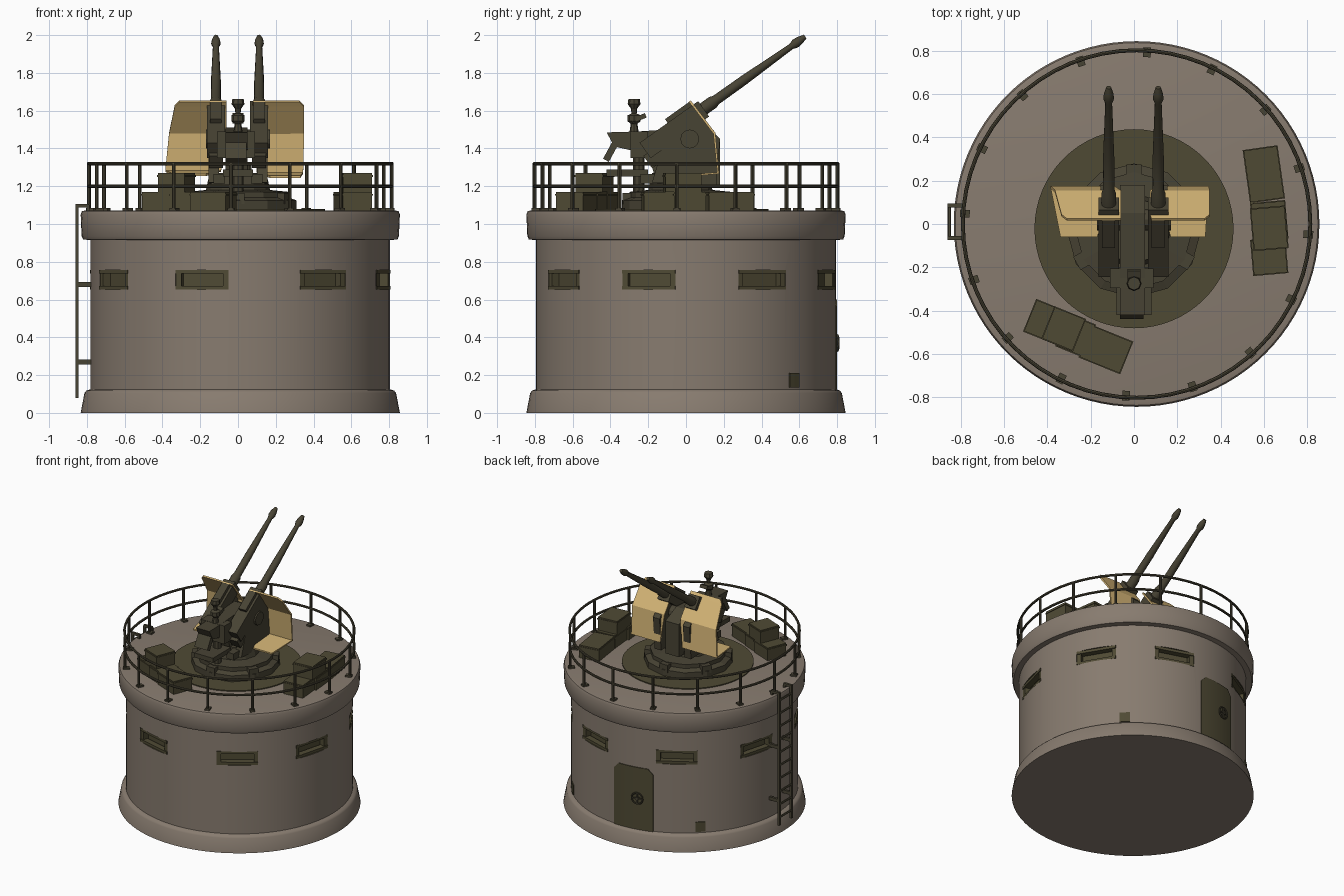
import bpy, bmesh, math
from mathutils import Matrix, Vector

if "Cube" in bpy.data.objects:
    bpy.data.objects.remove(bpy.data.objects["Cube"])

CX = 0.012  # the tower axis sits slightly right of centre


def material(name, rgb):
    m = bpy.data.materials.new(name)
    m.diffuse_color = (*rgb, 1)
    m.use_nodes = True
    m.node_tree.nodes["Principled BSDF"].inputs["Base Color"].default_value = m.diffuse_color
    return m


CONCRETE = material("concrete", (0.245, 0.2, 0.16))
OLIVE = material("dark_olive", (0.078, 0.068, 0.034))
METAL = material("gun_metal", (0.064, 0.056, 0.034))
TAN = material("tan_shield", (0.66, 0.46, 0.18))


def finish(bm, name, mat, smooth=False):
    bmesh.ops.recalc_face_normals(bm, faces=bm.faces)
    me = bpy.data.meshes.new(name)
    bm.to_mesh(me)
    bm.free()
    ob = bpy.data.objects.new(name, me)
    bpy.context.collection.objects.link(ob)
    me.materials.append(mat)
    bpy.ops.object.select_all(action='DESELECT')
    ob.select_set(True)
    bpy.context.view_layer.objects.active = ob
    if smooth:
        bpy.ops.object.shade_smooth_by_angle(angle=math.radians(35))
    return ob


def lathe(bm, profile, m=Matrix(), n=32):
    rings = [[bm.verts.new(m @ Vector((r * math.cos(math.tau * i / n), r * math.sin(math.tau * i / n), z)))
              for i in range(n)] for r, z in profile]
    for a, b in zip(rings, rings[1:]):
        for i in range(n):
            bm.faces.new((a[i], a[(i + 1) % n], b[(i + 1) % n], b[i]))
    bm.faces.new(rings[0][::-1])
    bm.faces.new(rings[-1])


def box(bm, c, s, rot=0.0, axis='Z'):
    m = Matrix.Translation(c) @ Matrix.Rotation(rot, 4, axis) @ Matrix.Diagonal((*s, 1))
    bmesh.ops.create_cube(bm, size=1, matrix=m)


def rod(bm, p, q, r1, r2=None, n=8):
    p, q = Vector(p), Vector(q)
    d = q - p
    m = Matrix.Translation(p) @ d.to_track_quat('Z', 'Y').to_matrix().to_4x4()
    lathe(bm, [(r1, 0), (r2 or r1, d.length)], m, n)


def ring(bm, m, R, r, n=64, k=8):
    vs = [[bm.verts.new(m @ Vector(((R + r * math.cos(b)) * math.cos(a), (R + r * math.cos(b)) * math.sin(a), r * math.sin(b))))
           for b in (math.tau * j / k for j in range(k))] for a in (math.tau * i / n for i in range(n))]
    for i in range(n):
        for j in range(k):
            a, b = vs[i], vs[(i + 1) % n]
            bm.faces.new((a[j], b[j], b[(j + 1) % k], a[(j + 1) % k]))


def prism(bm, pts, x0, x1):
    a = [bm.verts.new((x0, y, z)) for y, z in pts]
    b = [bm.verts.new((x1, y, z)) for y, z in pts]
    bm.faces.new(a)
    bm.faces.new(b[::-1])
    for i in range(len(pts)):
        j = (i + 1) % len(pts)
        bm.faces.new((a[i], a[j], b[j], b[i]))


def on_wall(az, r, z):
    a = math.radians(az)
    return Vector((CX + r * math.cos(a), r * math.sin(a), z))


def curved_panel(bm, az, half, z0, z1, r0, r1, cut=0.0, n=8):
    cols = []
    for i in range(n + 1):
        a = az - half + 2 * half * i / n
        top = z1 - (cut if i in (0, n) else 0)
        cols.append([bm.verts.new(on_wall(a, r, z)) for r, z in ((r0, z0), (r1, z0), (r1, top), (r0, top))])
    for a, b in zip(cols, cols[1:]):
        for k in range(4):
            bm.faces.new((a[k], b[k], b[(k + 1) % 4], a[(k + 1) % 4]))
    bm.faces.new(cols[0])
    bm.faces.new(cols[-1][::-1])


# Concrete tower with cut firing slits
WINDOWS = [-149, -105, -56, -14.6, 31, 72, 121, 165]
bm = bmesh.new()
lathe(bm, [(0.845, 0), (0.825, 0.105), (0.815, 0.118), (0.793, 0.125), (0.793, 0.915), (0.832, 0.918),
           (0.84, 0.935), (0.845, 1.05), (0.838, 1.068), (0.82, 1.072)], Matrix.Translation((CX, 0, 0)), 96)
tower = finish(bm, "tower", CONCRETE)
tower.data.materials.append(OLIVE)
bm = bmesh.new()
for az in WINDOWS:
    # slit angles are measured from +x
    box(bm, on_wall(az, 0.82, 0.705), (0.18, 0.29, 0.105), math.radians(az))
cutter = finish(bm, "slit_cutter", OLIVE)
cutter.hide_render = True
mod = tower.modifiers.new("slits", 'BOOLEAN')
mod.operation, mod.solver, mod.object = 'DIFFERENCE', 'EXACT', cutter
bpy.ops.object.select_all(action='DESELECT')
tower.select_set(True)
bpy.context.view_layer.objects.active = tower
bpy.ops.object.modifier_apply(modifier=mod.name)
bpy.data.objects.remove(cutter)
for p in tower.data.polygons:
    v = Vector((p.center.x - CX, p.center.y, 0))
    slit = 0.6 < p.center.z < 0.8 and (v.length < 0.77 or abs(p.normal.dot(v.normalized())) < 0.9)
    p.material_index = 1 if slit else 0
bpy.ops.object.shade_smooth_by_angle(angle=math.radians(35))

# Frames inside the slits
bm = bmesh.new()
for az in WINDOWS:
    a = math.radians(az)
    for dz in (-0.042, 0.042):
        box(bm, on_wall(az, 0.762, 0.705 + dz), (0.045, 0.29, 0.02), a)
    for s in (-1, 1):
        side = Vector((-math.sin(a), math.cos(a), 0)) * 0.13 * s
        box(bm, on_wall(az, 0.755, 0.705) + side, (0.045, 0.03, 0.1), a)
finish(bm, "slit_frames", OLIVE)

# Rear door with hand wheel, and two wall vents
bm = bmesh.new()
curved_panel(bm, 98, 11, 0.12, 0.6, 0.78, 0.799, 0.04)
finish(bm, "door", OLIVE, True)
bm = bmesh.new()
a = math.radians(101)
m = Matrix.Translation(on_wall(101, 0.815, 0.37)) @ Vector((math.cos(a), math.sin(a), 0)).to_track_quat('Z', 'Y').to_matrix().to_4x4()
ring(bm, m, 0.042, 0.006, 16, 6)
rod(bm, on_wall(101, 0.79, 0.37), on_wall(101, 0.822, 0.37), 0.012)
for k in range(2):
    box(bm, on_wall(101, 0.815, 0.37), (0.008, 0.08 if k else 0.01, 0.01 if k else 0.08), a)
finish(bm, "door_wheel", METAL)
bm = bmesh.new()
for az in (46, 133):
    curved_panel(bm, az, 2.6, 0.135, 0.21, 0.78, 0.8, 0, 2)
finish(bm, "wall_vents", OLIVE)

# Roof railing
bm = bmesh.new()
for z in (1.2, 1.32):
    ring(bm, Matrix.Translation((CX, 0, z)), 0.803, 0.009)
for i in range(16):
    az = 86.5 + 22.5 * i
    rod(bm, on_wall(az, 0.803, 1.065), on_wall(az, 0.803, 1.32), 0.01)
    box(bm, on_wall(az, 0.795, 1.077), (0.045, 0.035, 0.014), math.radians(az))
finish(bm, "railing", METAL, True)

# Ladder on the left side
bm = bmesh.new()
for y in (-0.065, 0.085):
    box(bm, (-0.853, y, 0.59), (0.016, 0.018, 1.02))
    box(bm, (-0.825, y, 1.097), (0.07, 0.018, 0.018))
    box(bm, (-0.795, y, 1.08), (0.016, 0.018, 0.04))
    for z in (0.27, 0.68):
        box(bm, (-0.815, y, z), (0.08, 0.018, 0.025))
for i in range(10):
    rod(bm, (-0.853, -0.065, 0.14 + i * 0.1), (-0.853, 0.085, 0.14 + i * 0.1), 0.008, n=6)
finish(bm, "ladder", METAL)

# Ammunition crates: (x, y, z, length along group, turn)
bm = bmesh.new()
for x, y, z, length, deg in ((0.60, 0.23, 1.12, 0.24, 98), (0.625, 0.015, 1.12, 0.17, 95), (0.625, -0.15, 1.12, 0.16, 95),
                             (0.625, -0.02, 1.22, 0.19, 95), (-0.40, -0.455, 1.12, 0.17, -22), (-0.27, -0.515, 1.12, 0.13, -22),
                             (-0.13, -0.58, 1.12, 0.2, -22), (-0.325, -0.485, 1.22, 0.15, -22)):
    r = math.radians(deg)
    box(bm, (x, y, z), (length, 0.155, 0.1), r)
    box(bm, (x, y, z + 0.035), (length + 0.008, 0.163, 0.01), r)
finish(bm, "ammunition_crates", OLIVE)

# Gun pad and turntable
bm = bmesh.new()
lathe(bm, [(0.46, 1.06), (0.46, 1.079)], Matrix.Translation((0, -0.022, 0)), 64)
finish(bm, "gun_pad", OLIVE, True)
bm = bmesh.new()
lathe(bm, [(0.31, 1.07), (0.31, 1.125), (0.27, 1.14), (0.27, 1.17), (0.17, 1.18), (0.15, 1.27)],
      Matrix.Translation((0, -0.03, 0)), 12)
for i in range(6):
    t = math.tau * (i + 0.5) / 6
    box(bm, (0.26 * math.cos(t), -0.03 + 0.26 * math.sin(t), 1.135), (0.09, 0.07, 0.06), t)
finish(bm, "turntable", METAL)

# Gun mount: centre body, cheeks, seat and platform
bm = bmesh.new()
prism(bm, [(-0.42, 1.485), (-0.38, 1.41), (-0.2, 1.37), (-0.15, 1.2), (0.18, 1.2), (0.18, 1.45), (0.05, 1.51), (-0.25, 1.49)], -0.065, 0.05)
for s in (-1, 1):
    prism(bm, [(-0.18, 1.22), (0.16, 1.2), (0.18, 1.45), (0.08, 1.56), (-0.12, 1.42)], s * 0.1, s * 0.155)
    box(bm, (s * 0.1, -0.14, 1.24), (0.06, 0.2, 0.05))
box(bm, (0, -0.31, 1.27), (0.16, 0.22, 0.035))
box(bm, (-0.01, -0.25, 1.42), (0.2, 0.09, 0.14))
box(bm, (-0.01, -0.395, 1.39), (0.11, 0.035, 0.12), -0.5, 'X')
rod(bm, (0, -0.25, 1.17), (0, -0.25, 1.4), 0.03)
rod(bm, (-0.17, 0.02, 1.45), (0.17, 0.02, 1.45), 0.05, n=12)
finish(bm, "gun_mount", METAL)

# Sight
bm = bmesh.new()
lathe(bm, [(0.025, 1.48), (0.018, 1.53), (0.035, 1.545), (0.035, 1.575), (0.014, 1.585), (0.016, 1.61), (0.034, 1.635), (0.03, 1.662)],
      Matrix.Translation((0, -0.275, 0)), 8)
box(bm, (0, -0.25, 1.56), (0.06, 0.08, 0.025), 0.4, 'X')
finish(bm, "sight", METAL)

# Twin barrels with their cradles
AXIS = Vector((0, 0.815, 0.58)).normalized()
for side, x in (("left", -0.117), ("right", 0.112)):
    start = Vector((x, -0.2, 1.401))
    m = Matrix.Translation(start) @ AXIS.to_track_quat('Z', 'Y').to_matrix().to_4x4()
    bm = bmesh.new()
    lathe(bm, [(0.03, 0), (0.034, 0.3), (0.034, 0.42), (0.027, 0.44), (0.026, 0.62), (0.016, 0.93),
               (0.025, 0.955), (0.022, 0.985), (0.012, 1.02)], m, 12)
    finish(bm, side + "_barrel", METAL, True)
    bm = bmesh.new()
    tilt = math.atan2(AXIS.z, AXIS.y)
    box(bm, start + AXIS * 0.17, (0.095, 0.38, 0.1), tilt, 'X')
    box(bm, start + AXIS * 0.06 + Vector((0, 0.03, -0.05)), (0.075, 0.2, 0.08), tilt, 'X')
    box(bm, start + AXIS * 0.24 + Vector((0, -0.03, 0.045)), (0.06, 0.16, 0.04), tilt, 'X')
    finish(bm, side + "_cradle", METAL)

# Folded shields: rows of (y, z, inner x, outer x)
RIGHT = [(0.02, 1.65, 0.08, 0.325), (0.04, 1.625, 0.075, 0.35), (0.15, 1.48, 0.075, 0.35), (0.17, 1.27, 0.1, 0.345), (-0.06, 1.25, 0.17, 0.33)]
LEFT = [(0.02, 1.65, -0.06, -0.31), (0.04, 1.625, -0.06, -0.335), (0.15, 1.48, -0.06, -0.365), (0.17, 1.28, -0.09, -0.385), (-0.06, 1.26, -0.17, -0.34)]
for side, rows in (("right", RIGHT), ("left", LEFT)):
    bm = bmesh.new()
    vs = [(bm.verts.new((a, y, z)), bm.verts.new((b, y, z))) for y, z, a, b in rows]
    for p, q in zip(vs, vs[1:]):
        bm.faces.new((p[0], p[1], q[1], q[0]))
    shield = finish(bm, side + "_shield", TAN)
    sol = shield.modifiers.new("thickness", 'SOLIDIFY')
    sol.thickness, sol.offset = 0.012, 0
